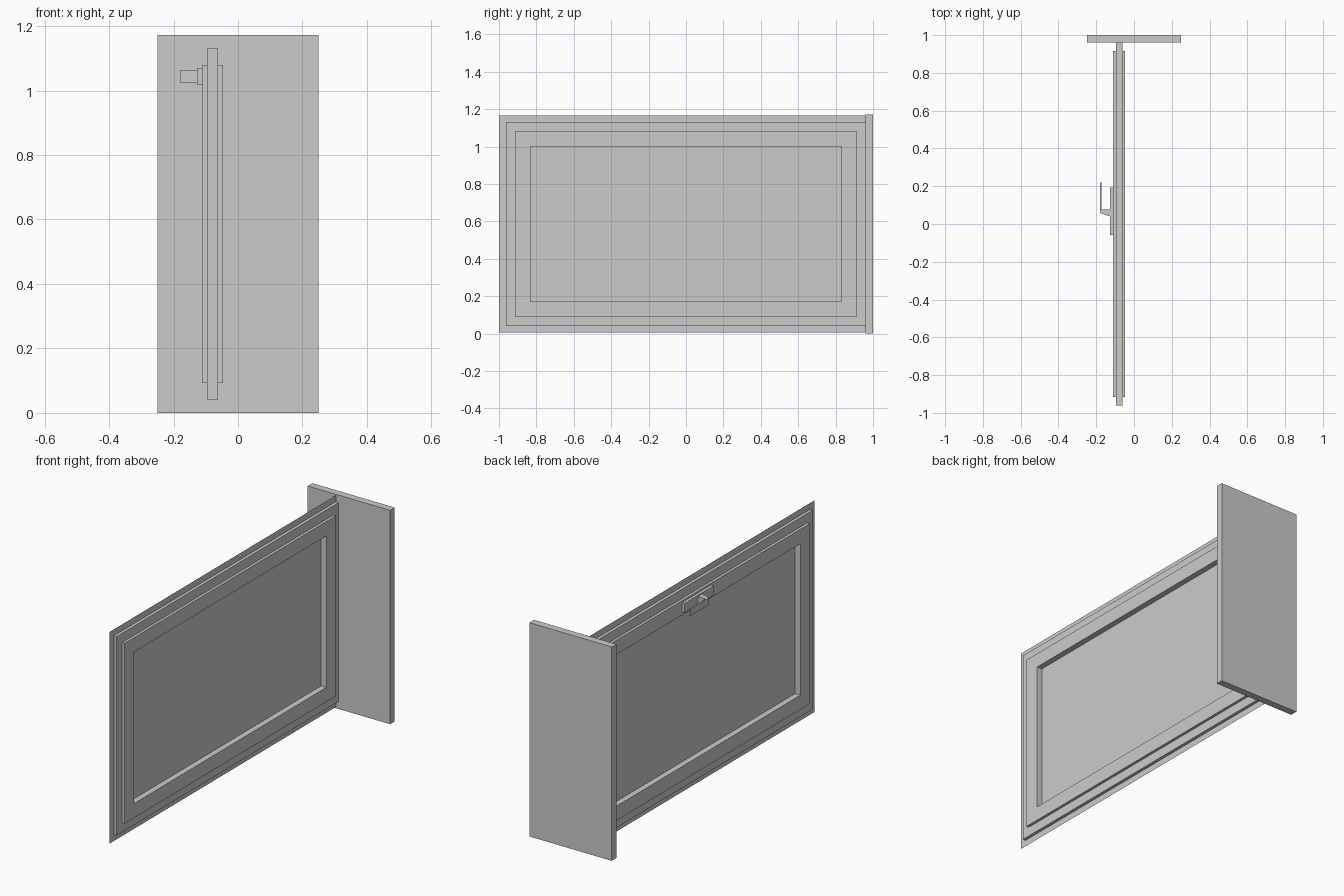
import bpy, bmesh

if "Cube" in bpy.data.objects:
    bpy.data.objects.remove(bpy.data.objects["Cube"])

CX, CZ = -0.079, 0.586   # window mid-plane and mid-height


def make_object(name, bm):
    bmesh.ops.recalc_face_normals(bm, faces=bm.faces)
    mesh = bpy.data.meshes.new(name)
    bm.to_mesh(mesh)
    bm.free()
    obj = bpy.data.objects.new(name, mesh)
    bpy.context.collection.objects.link(obj)
    return obj


def box(name, lo, hi):
    bm = bmesh.new()
    bmesh.ops.create_cube(bm, size=1)
    for v in bm.verts:
        v.co = [lo[i] + (v.co[i] + 0.5) * (hi[i] - lo[i]) for i in range(3)]
    return make_object(name, bm)


def prism(name, outline, z0, z1):
    """Extrude an xy outline from z0 to z1."""
    bm = bmesh.new()
    face = bm.faces.new([bm.verts.new((x, y, z0)) for x, y in outline])
    geom = bmesh.ops.extrude_face_region(bm, geom=[face])["geom"]
    bmesh.ops.translate(bm, vec=(0, 0, z1 - z0),
                        verts=[g for g in geom if isinstance(g, bmesh.types.BMVert)])
    return make_object(name, bm)


def mitred_frame(name, profile):
    """Sweep a closed profile of (x offset, half width, half height) round a rectangle."""
    bm = bmesh.new()
    corners = [(-1, -1), (1, -1), (1, 1), (-1, 1)]
    rings = [[bm.verts.new((CX + x, sy * hw, CZ + sz * hh)) for x, hw, hh in profile]
             for sy, sz in corners]
    n = len(profile)
    for i in range(4):
        a, b = rings[i], rings[(i + 1) % 4]
        for j in range(n):
            k = (j + 1) % n
            bm.faces.new((a[j], a[k], b[k], b[j]))
    return make_object(name, bm)


# End board
box("end_board", (-0.25, 0.96, 0), (0.25, 1.0, 1.172))

# Thin sheet: glass pane in the middle, flange outside the frame
bm = bmesh.new()
bm.faces.new([bm.verts.new((CX, y, CZ + z)) for y, z in
              ((-1, -0.58), (1, -0.58), (1, 0.58), (-1, 0.58))])
make_object("glass_sheet", bm)

# Stepped window frame, same section on both sides of the sheet
half = [(0.032, 0.832, 0.415), (0.032, 0.915, 0.494),
        (0.017, 0.915, 0.494), (0.017, 0.962, 0.545)]
mitred_frame("window_frame", half + [(-x, w, h) for x, w, h in reversed(half)])

# Latch plate and lever handle
box("latch_plate", (-0.127, -0.057, 1.018), (-0.111, 0.193, 1.070))
prism("lever_handle", [(-0.127, 0.04), (-0.127, 0.078), (-0.173, 0.078),
                       (-0.173, 0.22), (-0.18, 0.22), (-0.18, 0.058)], 1.025, 1.063)
